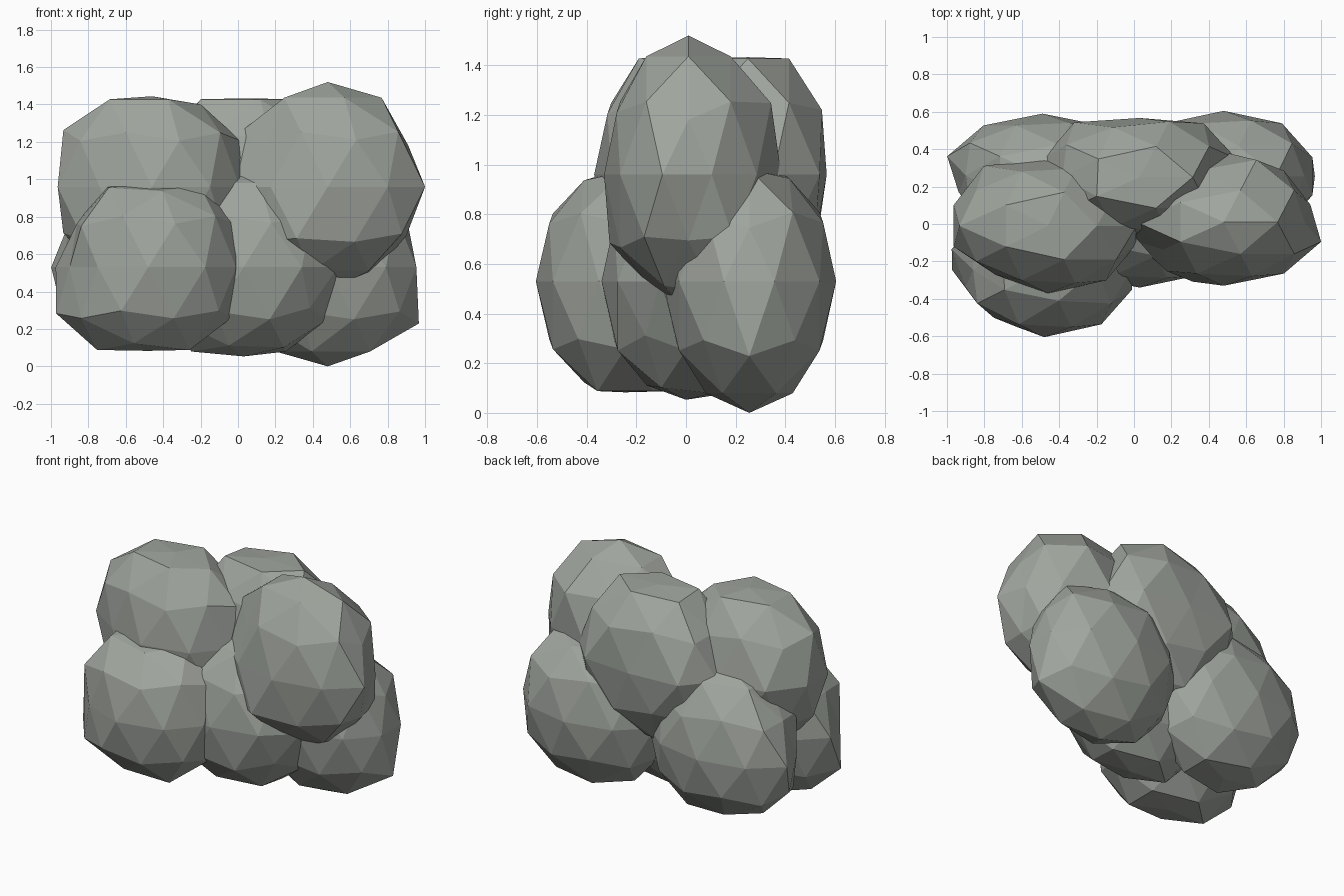
import bpy
import bmesh
from mathutils import Vector

if "Cube" in bpy.data.objects:
    bpy.data.objects.remove(bpy.data.objects["Cube"])

stone = bpy.data.materials.new("stone")
stone.diffuse_color = (.35, .375, .34, 1)
stone.use_nodes = True
stone.node_tree.nodes["Principled BSDF"].inputs["Base Color"].default_value = stone.diffuse_color


def boulder(name, center, radii, tweaks=()):
    """Faceted ellipsoid; tweaks scale the vertex nearest each direction."""
    bm = bmesh.new()
    bmesh.ops.create_icosphere(bm, subdivisions=2, radius=1.0)
    for direction, factor in tweaks:
        d = Vector(direction).normalized()
        v = max(bm.verts, key=lambda p: p.co.normalized().dot(d))
        v.co *= factor
    for v in bm.verts:
        v.co = Vector(c + p * r for c, p, r in zip(center, v.co, radii))
    mesh = bpy.data.meshes.new(name)
    bm.to_mesh(mesh)
    bm.free()
    mesh.materials.append(stone)
    obj = bpy.data.objects.new(name, mesh)
    bpy.context.collection.objects.link(obj)
    return obj


# Named vertex directions: poles, waist, and left/right shoulders
TOP, BOTTOM = (0, 0, 1), (0, 0, -1)
RIGHT_BACK, RIGHT_FRONT = (.951, .309, 0), (.951, -.309, 0)
LEFT_FRONT, FRONT_LEFT = (-.951, -.309, 0), (-.588, -.809, 0)
BACK_LEFT, BACK_RIGHT = (-.588, .809, 0), (.588, .809, 0)
LEFT_UP, RIGHT_UP, RIGHT_LOW = (-.851, 0, .526), (.894, 0, .447), (.851, 0, -.526)

# Lower row of boulders
boulder("lower_left_front_boulder", (-.48, -.245, .53), (.52, .36, .52),
        [(BOTTOM, .86), (TOP, .86), ((-.894, 0, -.447), 1.06),
         (RIGHT_BACK, .95), (RIGHT_FRONT, .95), (FRONT_LEFT, .88),
         (LEFT_FRONT, .85), (LEFT_UP, .86), ((-.724, -.526, .447), .95),
         ((.16, -.5, -.85), .92), ((.16, -.5, .85), .92),
         ((-.425, -.31, .85), .96)])
boulder("lower_left_back_boulder", (-.49, .26, .53), (.535, .33, .52),
        [(BOTTOM, .86), (LEFT_FRONT, .88), (LEFT_UP, .9),
         ((-.894, 0, -.447), .95), ((-.526, 0, -.85), .93),
         ((-.16, .5, -.85), .93)])
boulder("lower_middle_boulder", (.03, .0, .53), (.53, .34, .53),
        [(BOTTOM, .9), ((-.16, -.5, -.85), .93), ((.425, -.31, -.85), .95),
         ((.724, -.526, -.447), .92)])
boulder("lower_right_boulder", (.48, .255, .53), (.53, .35, .53),
        [(RIGHT_LOW, 1.08), (RIGHT_BACK, .94), (RIGHT_FRONT, .94),
         (TOP, .86), (RIGHT_UP, .91), ((.16, .5, .85), .92)])

# Upper row of boulders
boulder("upper_left_boulder", (-.46, -.01, .96), (.53, .36, .55),
        [(TOP, .88), (LEFT_UP, 1.05), (RIGHT_BACK, .93), (RIGHT_FRONT, .93),
         (FRONT_LEFT, .9), (BACK_LEFT, 1.1), ((.526, 0, .85), .94)])
boulder("upper_middle_boulder", (.03, .25, .96), (.54, .33, .55),
        [(TOP, .86), (RIGHT_UP, .86), (BACK_LEFT, 1.1), (BACK_RIGHT, 1.08),
         ((.276, .85, .447), 1.06), ((0, 1, 0), .96), (LEFT_UP, .9),
         ((-.425, .31, .85), .96)])
boulder("upper_right_boulder", (.48, .01, .96), (.547, .34, .56),
        [(RIGHT_UP, .88), (RIGHT_BACK, .89), (RIGHT_LOW, .9),
         (FRONT_LEFT, .95), (LEFT_FRONT, .93), ((-.724, -.526, .447), .82),
         ((.276, .85, .447), 1.15), ((0, 1, 0), 1.1),
         ((-.276, -.85, -.447), 1.1), ((.526, 0, -.85), .94),
         ((-.16, -.5, -.85), .94)])
